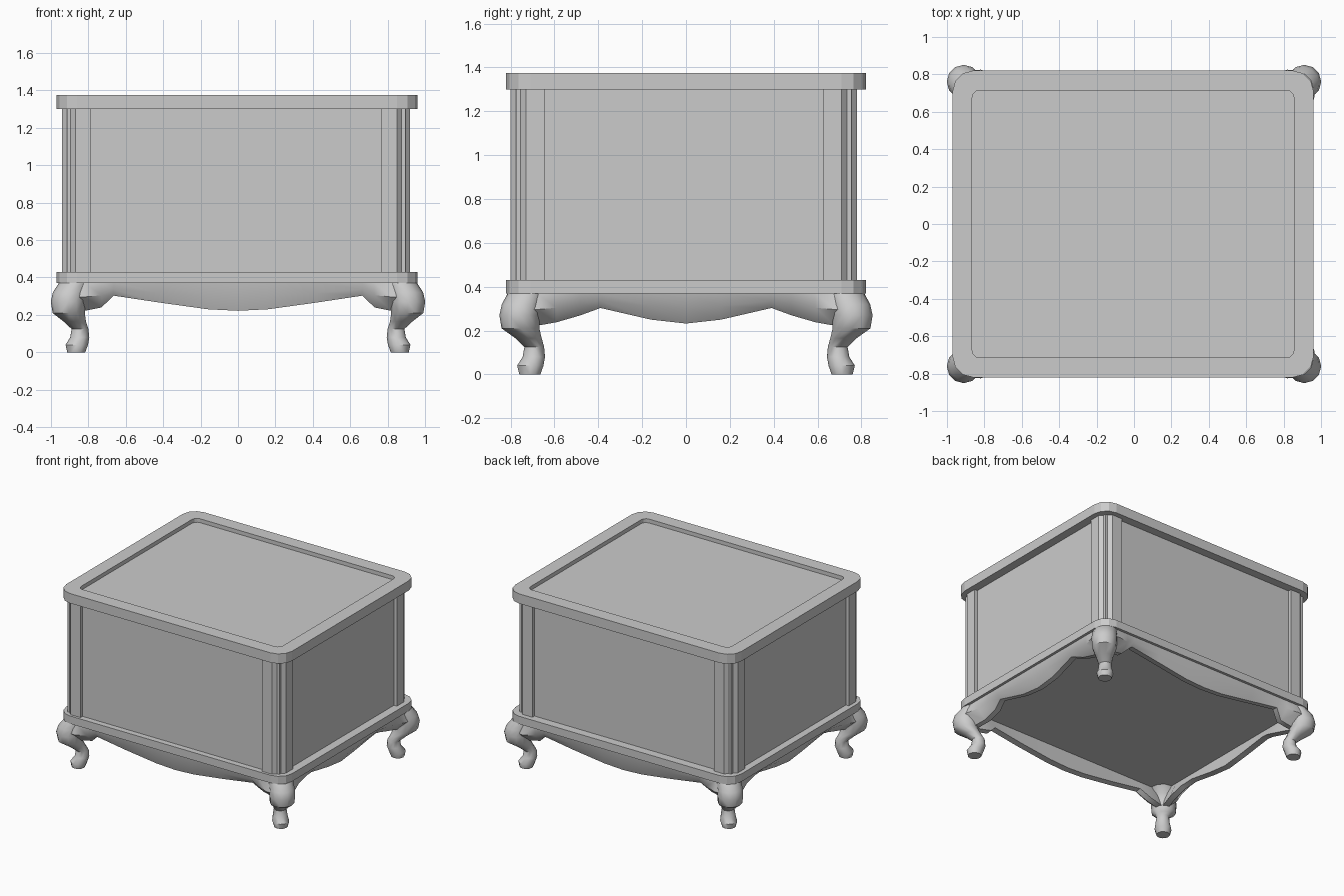
import bpy, bmesh, math

cube = bpy.data.objects.get("Cube")
if cube:
    bpy.data.objects.remove(cube, do_unlink=True)

GREY = (0.6, 0.6, 0.6, 1.0)
mat = bpy.data.materials.new("plain grey")
mat.use_nodes = True
mat.diffuse_color = GREY
mat.node_tree.nodes["Principled BSDF"].inputs["Base Color"].default_value = GREY


def loft(name, rings, smooth=False):
    """Skin matching closed rings of points and cap both ends."""
    bm = bmesh.new()
    loops = [[bm.verts.new(p) for p in ring] for ring in rings]
    for a, b in zip(loops, loops[1:]):
        for i in range(len(a)):
            j = (i + 1) % len(a)
            bm.faces.new((a[i], a[j], b[j], b[i]))
    bm.faces.new(loops[0])
    bm.faces.new(loops[-1])
    bmesh.ops.recalc_face_normals(bm, faces=bm.faces)
    mesh = bpy.data.meshes.new(name)
    bm.to_mesh(mesh)
    bm.free()
    obj = bpy.data.objects.new(name, mesh)
    bpy.context.collection.objects.link(obj)
    mesh.materials.append(mat)
    if smooth:
        bpy.ops.object.select_all(action="DESELECT")
        obj.select_set(True)
        bpy.context.view_layer.objects.active = obj
        bpy.ops.object.shade_smooth_by_angle(angle=math.radians(45))
    return obj


def rounded(hx, hy, r, z, cx=-0.005, cy=0.0, steps=3):
    """Rounded rectangle outline at height z."""
    pts = []
    for k, (sx, sy) in enumerate(((1, 1), (-1, 1), (-1, -1), (1, -1))):
        for s in range(steps + 1):
            a = math.pi / 2 * (k + s / steps)
            pts.append((cx + sx * (hx - r) + r * math.cos(a),
                        cy + sy * (hy - r) + r * math.sin(a), z))
    return pts


# Lid with a shallow recessed panel
SX, SY, R = 0.965, 0.82, 0.11
loft("lid", [rounded(SX, SY, R, 1.30), rounded(SX, SY, R, 1.375),
             rounded(0.86, 0.715, 0.04, 1.375), rounded(0.86, 0.715, 0.04, 1.345)])

# Base slab
loft("base_slab", [rounded(SX, SY, R, 0.37), rounded(SX, SY, R, 0.43)])

# Cabinet body and its chamfered corner posts
BX, BY, C = 0.93, 0.79, -0.01
corners = [(x, y) for x in (-0.905, 0.905) for y in (-0.765, 0.765)]
corners = [corners[i] for i in (0, 1, 3, 2)]
loft("cabinet_body", [[(x + C, y + C, z) for x, y in corners] for z in (0.43, 1.30)])

W, CH = 0.155, 0.07
post = [(BX - W, BY), (BX - CH, BY), (BX, BY - CH), (BX, BY - W), (BX - W, BY - W)]
sides = {"front_right": (-1, -1), "front_left": (1, -1),
         "back_right": (-1, 1), "back_left": (1, 1)}
for label, (sx, sy) in sides.items():
    loft(label + "_post",
         [[(sx * x + C, sy * y + C, z) for x, y in post] for z in (0.43, 1.30)])

# Curved legs: height, centre x, centre y, radius
leg = [(0.0, 0.865, 0.712, 0.048), (0.04, 0.862, 0.71, 0.06),
       (0.08, 0.846, 0.694, 0.051), (0.125, 0.845, 0.692, 0.045),
       (0.165, 0.873, 0.718, 0.06), (0.21, 0.905, 0.755, 0.086),
       (0.27, 0.91, 0.76, 0.091), (0.32, 0.9, 0.75, 0.09),
       (0.37, 0.87, 0.725, 0.088)]
N = 12
for label, (sx, sy) in sides.items():
    loft(label + "_leg",
         [[(sx * (cx + r * math.cos(2 * math.pi * i / N)),
            sy * (cy + r * math.sin(2 * math.pi * i / N)), z) for i in range(N)]
          for z, cx, cy, r in leg], smooth=True)


# Scalloped aprons: distance along, bottom height, middle offset, bottom offset
def apron(name, columns, top, place):
    full = [(-t, *rest) for t, *rest in reversed(columns[1:])] + columns
    rings = []
    for t, zb, mid, low in full:
        section = [(top - 0.06, 0.37), (top, 0.37), (mid, (0.37 + zb) / 2),
                   (low, zb), (low - 0.045, zb + 0.005)]
        rings.append([place(t, d, z) for d, z in section])
    loft(name, rings, smooth=True)


long_run = [(0.0, 0.222, 0.79, 0.765), (0.16, 0.23, 0.79, 0.765),
            (0.42, 0.266, 0.79, 0.77), (0.665, 0.303, 0.79, 0.77),
            (0.73, 0.24, 0.8, 0.735), (0.82, 0.222, 0.825, 0.74),
            (0.87, 0.222, 0.82, 0.76)]
short_run = [(0.0, 0.232, 0.925, 0.88), (0.16, 0.25, 0.925, 0.88),
             (0.39, 0.303, 0.93, 0.9), (0.48, 0.27, 0.925, 0.87),
             (0.59, 0.238, 0.935, 0.87), (0.68, 0.222, 0.965, 0.89),
             (0.73, 0.222, 0.97, 0.9)]
apron("front_apron", long_run, 0.8, lambda t, d, z: (t, -d, z))
apron("back_apron", long_run, 0.8, lambda t, d, z: (t, d, z))
apron("left_apron", short_run, 0.94, lambda t, d, z: (d, t, z))
apron("right_apron", short_run, 0.94, lambda t, d, z: (-d, t, z))
